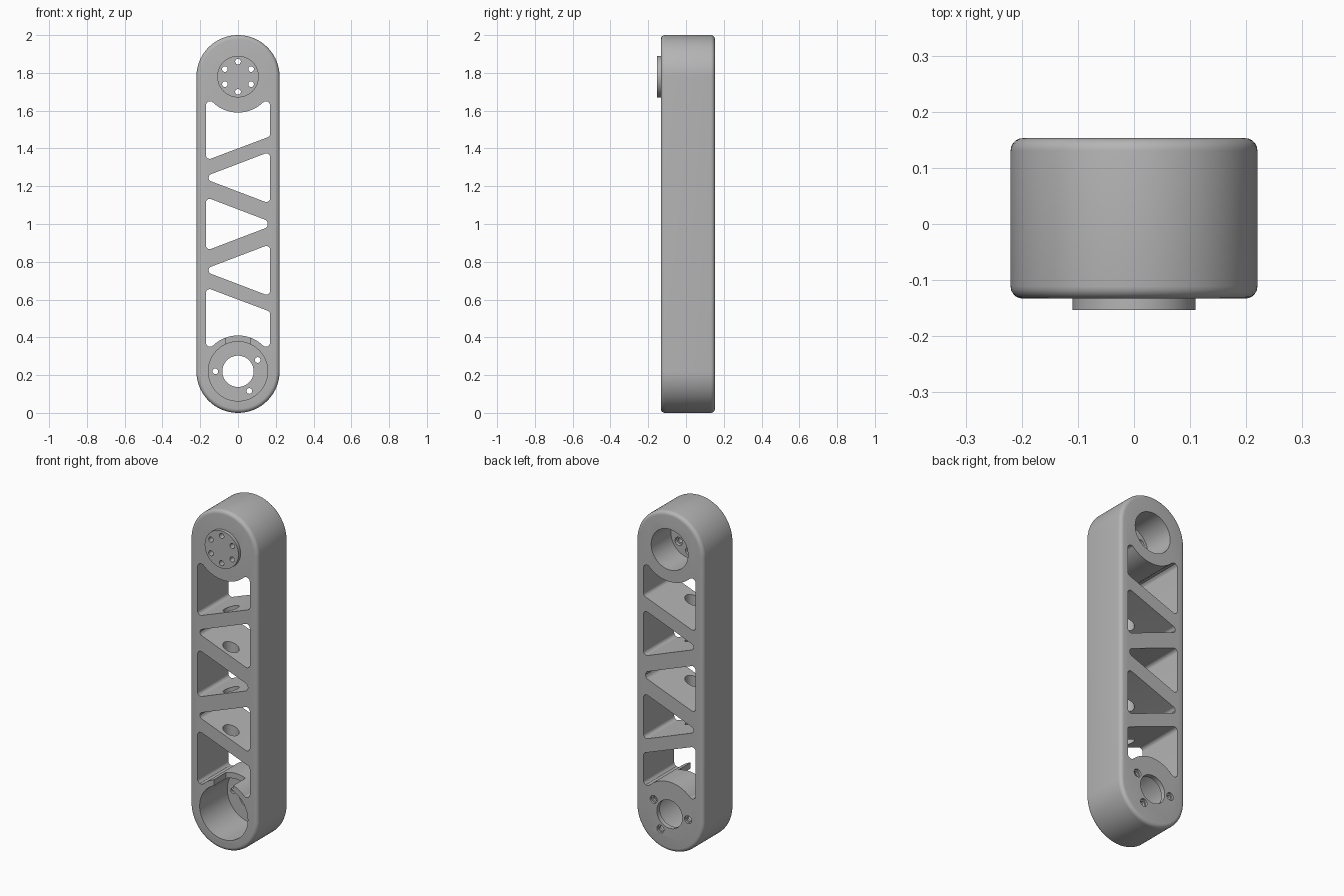
import bpy, bmesh
from math import sin, cos, tan, pi, radians, sqrt
from mathutils import Vector

cube = bpy.data.objects.get("Cube")
if cube:
    bpy.data.objects.remove(cube, do_unlink=True)

grey = bpy.data.materials.new("plain_grey")
grey.use_nodes = True
colour = (0.46, 0.46, 0.46, 1)
grey.diffuse_color = colour
grey.node_tree.nodes["Principled BSDF"].inputs["Base Color"].default_value = colour

FRONT, BACK = -0.133, 0.153
HALF_W, LOW, HIGH = 0.22, 0.22, 1.78
WALL, LUG = 0.17, 0.19


def arc(cx, cz, r, a0, a1, n):
    """Points on an arc, angles in degrees."""
    angles = [radians(a0 + (a1 - a0) * i / n) for i in range(n + 1)]
    return [(cx + r * cos(a), cz + r * sin(a)) for a in angles]


def circle(cx, cz, r, n=48):
    return arc(cx, cz, r, 0, 360, n)[:-1]


def rounded(corners, steps=8):
    """Round the corners (x, z, radius) of an outline; radius 0 stays as is."""
    out = []
    for i, (x, z, r) in enumerate(corners):
        p = Vector((x, z))
        if r == 0:
            out.append(p)
            continue
        u = (Vector(corners[i - 1][:2]) - p).normalized()
        v = (Vector(corners[(i + 1) % len(corners)][:2]) - p).normalized()
        half = u.angle(v) / 2
        start, end = p + u * r / tan(half), p + v * r / tan(half)
        centre = p + (u + v).normalized() * r / sin(half)
        for k in range(steps + 1):
            d = (start.lerp(end, k / steps) - centre).normalized()
            out.append(centre + d * r)
    return out


def prism(name, outline, y0, y1):
    """Extrude an x-z outline from y0 to y1."""
    bm = bmesh.new()
    face = bm.faces.new([bm.verts.new((x, y0, z)) for x, z in outline])
    moved = bmesh.ops.extrude_face_region(bm, geom=[face])["geom"]
    bmesh.ops.translate(bm, vec=(0, y1 - y0, 0),
                        verts=[e for e in moved if isinstance(e, bmesh.types.BMVert)])
    bmesh.ops.recalc_face_normals(bm, faces=bm.faces)
    mesh = bpy.data.meshes.new(name)
    bm.to_mesh(mesh)
    bm.free()
    ob = bpy.data.objects.new(name, mesh)
    bpy.context.collection.objects.link(ob)
    mesh.materials.append(grey)
    return ob


def activate(ob):
    bpy.ops.object.select_all(action="DESELECT")
    ob.select_set(True)
    bpy.context.view_layer.objects.active = ob


def apply(ob, mod):
    activate(ob)
    bpy.ops.object.modifier_apply(modifier=mod.name)


def cut(cutter, *targets):
    """Subtract the cutter from each target, then drop it."""
    cutter.hide_render = True
    for ob in targets:
        mod = ob.modifiers.new("cut", "BOOLEAN")
        mod.operation, mod.solver, mod.object = "DIFFERENCE", "EXACT", cutter
        apply(ob, mod)
    bpy.data.objects.remove(cutter, do_unlink=True)


# Arm body: a long rounded bar with softened front and back rims
body = prism("arm_body", arc(0, HIGH, HALF_W, 0, 180, 48) + arc(0, LOW, HALF_W, 180, 360, 48),
             FRONT, BACK)
rim = body.modifiers.new("rim", "BEVEL")
rim.width, rim.segments = 0.022, 5
rim.limit_method, rim.angle_limit = "ANGLE", radians(50)
apply(body, rim)

# Truss openings, mirrored about mid height
side = radians(43)
edge_x, edge_z = LUG * cos(side), HIGH - LUG * sin(side)
corner_z = edge_z + (WALL - edge_x) / tan(side)
lug_edge = [(x, z, 0) for x, z in arc(0, HIGH, LUG, 223, 317, 24)]
end_opening = ([(-WALL, 1.336, 0.02), (-WALL, corner_z, 0.022)] + lug_edge
               + [(WALL, corner_z, 0.022), (WALL, 1.464, 0.02)])
triangle = [(-0.192, 1.245, 0.02), (WALL, 1.383, 0.02), (WALL, 1.107, 0.02)]
middle = [(0.203, 1, 0.025), (-WALL, 1.142, 0.02), (-WALL, 0.858, 0.02)]
for shape in (end_opening, triangle):
    for flip in (False, True):
        pts = [(x, 2 - z if flip else z, r) for x, z, r in shape]
        cut(prism("opening_cutter", rounded(pts), -0.3, 0.3), body)
cut(prism("opening_cutter", rounded(middle), -0.3, 0.3), body)

# Round cable passage through the ribs
bpy.ops.mesh.primitive_cylinder_add(vertices=40, radius=0.044, depth=1.1, location=(0, -0.065, 1))
cut(bpy.context.object, body)

# Lower socket, open at the front, with a hub hole and a cable notch
cut(prism("socket_cutter", circle(0, LOW, 0.157, 64), -0.3, 0.125), body)
cut(prism("hub_cutter", circle(0, LOW, 0.083), 0, 0.3), body)
cut(prism("notch_cutter", [(-0.063, 0.33), (0.063, 0.33), (0.063, 0.46), (-0.063, 0.46)],
          -0.3, -0.02), body)

# Upper socket, open at the back, and the output disc on the front
cut(prism("socket_cutter", circle(0, HIGH, 0.12, 64), -0.03, 0.3), body)
disc = prism("output_disc", circle(0, HIGH, 0.11, 64), -0.153, -0.13)

# Screw holes with wider head seats
for angle in (30, 180, 300):
    x, z = 0.12 * cos(radians(angle)), LOW + 0.12 * sin(radians(angle))
    cut(prism("screw_cutter", circle(x, z, 0.015, 24), 0.05, 0.3), body)
    cut(prism("seat_cutter", circle(x, z, 0.023, 24), 0.14, 0.3), body)
for k in range(6):
    a = pi / 2 + k * pi / 3
    x, z = 0.08 * cos(a), HIGH + 0.08 * sin(a)
    cut(prism("screw_cutter", circle(x, z, 0.015, 24), -0.3, 0.05), body, disc)
    cut(prism("seat_cutter", circle(x, z, 0.024, 24), -0.05, 0.02), body)

# Smooth curves, sharp edges
for ob in (body, disc):
    activate(ob)
    bpy.ops.object.shade_smooth_by_angle(angle=radians(30))
